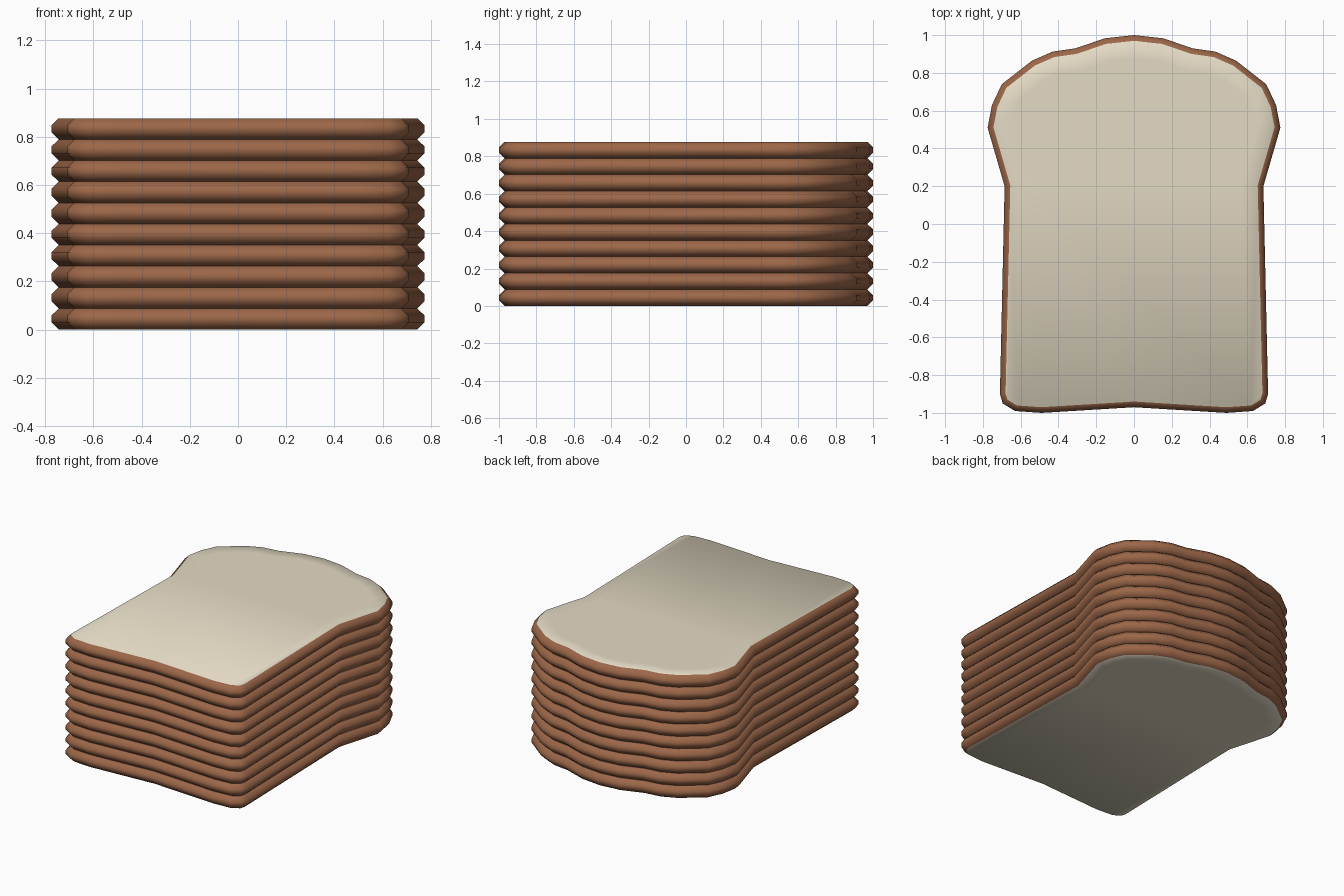
import bpy, bmesh
from mathutils import Vector

if "Cube" in bpy.data.objects:
    bpy.data.objects.remove(bpy.data.objects["Cube"])


def material(name, rgb):
    m = bpy.data.materials.new(name)
    m.diffuse_color = (*rgb, 1)
    m.use_nodes = True
    m.node_tree.nodes["Principled BSDF"].inputs["Base Color"].default_value = m.diffuse_color
    return m


crumb = material("cream crumb", (0.78, 0.71, 0.56))
crust = material("brown crust", (0.33, 0.135, 0.066))

COUNT, H, EDGE = 10, 0.0877, 0.03

# right half of the slice outline, from top centre to bottom centre
half = [(0, 1), (0.155, 0.983), (0.31, 0.93), (0.43, 0.913), (0.54, 0.865),
        (0.70, 0.74), (0.752, 0.63), (0.775, 0.51), (0.685, 0.20),
        (0.71, -0.90), (0.695, -0.95), (0.63, -0.99), (0.49, -1), (0, -0.97)]
outline = [Vector(p) for p in half + [(-x, y) for x, y in half[-2:0:-1]]]
N = len(outline)


def inset(pts, d):
    """Move a clockwise outline inwards by d."""
    out = []
    for i, p in enumerate(pts):
        a = (p - pts[i - 1]).normalized()
        b = (pts[(i + 1) % N] - p).normalized()
        n = Vector((-a.y - b.y, a.x + b.x)).normalized()
        out.append(p - n * d / max(0.5, n.dot(Vector((-a.y, a.x)))))
    return out


inner = inset(outline, EDGE)
dome = inset(outline, 0.12)


def crumb_face(bm, ring, z):
    """Flat crumb: rounded rim around the domed end, broad panel at the front."""
    top = {i % N: bm.verts.new((dome[i].x, dome[i].y, z)) for i in range(-8, 9)}
    for i in range(-8, 8):
        bm.faces.new((ring[i], ring[i + 1], top[(i + 1) % N], top[i % N]))
    bm.faces.new([top[i % N] for i in range(-8, 9)])
    bm.faces.new([top[8]] + [ring[i] for i in (11, 12, 13, 14, 15)] + [top[N - 8]])
    bm.faces.new([top[8]] + [ring[i] for i in (8, 9, 10, 11)])
    bm.faces.new([top[N - 8]] + [ring[i] for i in (15, 16, 17, 18)])


def slice_mesh():
    bm = bmesh.new()
    levels = [(inner, 0), (outline, EDGE), (outline, H - EDGE), (inner, H)]
    rings = [[bm.verts.new((p.x, p.y, z)) for p in pts] for pts, z in levels]
    crumb_face(bm, rings[0], 0)
    crumb_face(bm, rings[-1], H)
    # crust walls
    for r, s in zip(rings, rings[1:]):
        for i in range(N):
            j = (i + 1) % N
            bm.faces.new((r[i], r[j], s[j], s[i])).material_index = 1
    bmesh.ops.recalc_face_normals(bm, faces=bm.faces)
    for f in bm.faces:
        f.smooth = True
    me = bpy.data.meshes.new("bread_slice")
    bm.to_mesh(me)
    bm.free()
    me.materials.append(crumb)
    me.materials.append(crust)
    return me


# stack of slices
mesh = slice_mesh()
for k in range(COUNT):
    ob = bpy.data.objects.new(f"bread_slice_{k + 1}", mesh)
    ob.location.z = k * H
    bpy.context.collection.objects.link(ob)
